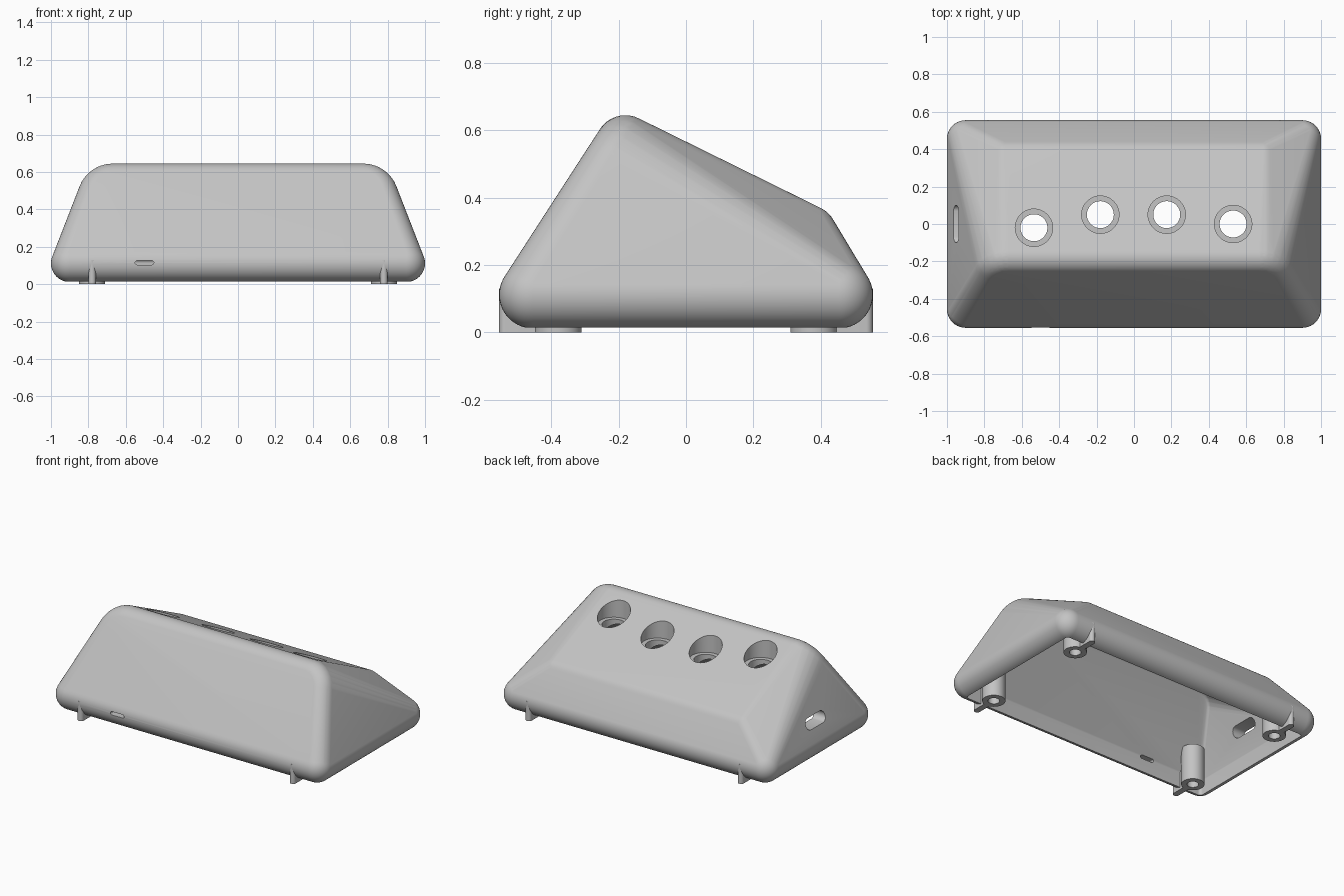
import bpy, bmesh, math
from mathutils import Vector, Matrix

if "Cube" in bpy.data.objects:
    bpy.data.objects.remove(bpy.data.objects["Cube"])

grey = bpy.data.materials.new("light_grey")
grey.diffuse_color = (0.55, 0.55, 0.55, 1)
grey.use_nodes = True
grey.node_tree.nodes["Principled BSDF"].inputs["Base Color"].default_value = grey.diffuse_color


def make_object(name, bm, helper=False):
    bmesh.ops.recalc_face_normals(bm, faces=bm.faces)
    mesh = bpy.data.meshes.new(name)
    bm.to_mesh(mesh)
    bm.free()
    mesh.materials.append(grey)
    ob = bpy.data.objects.new(name, mesh)
    bpy.context.collection.objects.link(ob)
    ob.hide_render = helper
    return ob


def rounded_hull(name, balls, helper=False):
    """Convex hull around a list of (centre, radius) balls."""
    bm = bmesh.new()
    for centre, r in balls:
        bmesh.ops.create_uvsphere(bm, u_segments=40, v_segments=20, radius=r,
                                  matrix=Matrix.Translation(centre))
    hull = bmesh.ops.convex_hull(bm, input=bm.verts)
    inside = {v for v in hull["geom_interior"] if isinstance(v, bmesh.types.BMVert)}
    bmesh.ops.delete(bm, geom=list(inside), context='VERTS')
    keep = {f for f in hull["geom"] if isinstance(f, bmesh.types.BMFace) and f.is_valid}
    bmesh.ops.delete(bm, geom=[f for f in bm.faces if f not in keep], context='FACES')
    bmesh.ops.dissolve_limit(bm, angle_limit=0.002, verts=bm.verts, edges=bm.edges)
    return make_object(name, bm, helper)


def cylinder(name, centre, r, z0, z1, helper=False):
    bm = bmesh.new()
    bmesh.ops.create_cone(bm, cap_ends=True, segments=48, radius1=r, radius2=r, depth=z1 - z0,
                          matrix=Matrix.Translation((*centre, (z0 + z1) / 2)))
    return make_object(name, bm, helper)


def slot(name, centre, along, across, length, height, depth):
    """Pill-shaped cutter, long along one axis and deep along another."""
    bm = bmesh.new()
    r, half = height / 2, length / 2 - height / 2
    ring = []
    for i in range(24):
        a = 2 * math.pi * (i + 0.5) / 24
        u = r * math.cos(a) + math.copysign(half, math.cos(a))
        ring.append(Vector(centre) + Vector(along) * u + Vector((0, 0, r * math.sin(a))))
    off = Vector(across) * depth / 2
    low = bm.faces.new([bm.verts.new(p - off) for p in ring])
    out = bmesh.ops.extrude_face_region(bm, geom=[low])
    bmesh.ops.translate(bm, vec=off * 2,
                        verts=[v for v in out["geom"] if isinstance(v, bmesh.types.BMVert)])
    return make_object(name, bm, True)


def boolean(ob, cutter, operation='DIFFERENCE'):
    m = ob.modifiers.new(cutter.name, 'BOOLEAN')
    m.object, m.operation, m.solver = cutter, operation, 'EXACT'


def finish(ob):
    """Apply modifiers, then smooth the rounded areas."""
    dg = bpy.context.evaluated_depsgraph_get()
    mesh = bpy.data.meshes.new_from_object(ob.evaluated_get(dg))
    ob.modifiers.clear()
    ob.data = mesh
    bpy.ops.object.select_all(action='DESELECT')
    ob.select_set(True)
    bpy.context.view_layer.objects.active = ob
    bpy.ops.object.shade_smooth_by_angle(angle=math.radians(25))


# Ball centres that define the outer body and the cavity
outer, inner = [], []
R, DROP = 0.09, Vector((0, 0, -0.055))
for s in (-1, 1):
    for y in (-0.455, 0.455):
        base = Vector((s * 0.9, y, 0.112))
        outer.append((base, 0.1))
        inner += [(base, 0.02), (base - Vector((0, 0, 0.3)), 0.02)]
    for i in range(7):                       # wide rounding at the ridge ends
        a = math.radians(20 + 70 * i / 6)
        z = 0.455 + 0.1 * math.sin(a)
        p = Vector((s * (0.67 + 0.1 * math.cos(a)), -0.18 - (0.555 - z) * 0.65, z))
        outer.append((p, R))
        inner.append((p + DROP, 0.02))
    p = Vector((s * 0.69, 0.36, 0.289))      # back upper edge
    outer.append((p, R))
    inner.append((p + DROP, 0.02))

shell = rounded_hull("shell", outer)
cutters = [rounded_hull("cavity_cutter", inner, True)]

# Four stepped round sockets through the sloping top
for x, y in ((-0.535, -0.02), (-0.18, 0.05), (0.175, 0.05), (0.53, 0.0)):
    floor = 0.567 - 0.49 * (y + 0.1) - 0.02
    cutters.append(cylinder("socket_cutter", (x, y), 0.1, floor, 0.9, True))
    cutters.append(cylinder("socket_hole_cutter", (x, y), 0.072, 0.2, 0.85, True))

# Slots in the front and left walls
cutters.append(slot("front_slot_cutter", (-0.5, -0.5, 0.115), (1, 0, 0), (0, 1, 0), 0.1, 0.022, 0.3))
cutters.append(slot("side_slot_cutter", (-0.95, 0, 0.255), (0, 1, 0), (1, 0, 0), 0.2, 0.07, 0.35))
for c in cutters:
    boolean(shell, c)
finish(shell)

# Feet: hollow round posts with a thin round-ended fin reaching outward
for sx in (-1, 1):
    for sy in (-1, 1):
        x, y = sx * 0.78, sy * 0.38
        foot = cylinder("foot", (x, y), 0.07, 0, 0.24)
        bm = bmesh.new()
        bmesh.ops.create_cube(bm, size=1, matrix=Matrix.Translation((x, sy * 0.46, 0.065))
                              @ Matrix.Diagonal((0.04, 0.15, 0.13, 1)))
        boolean(foot, make_object("fin_helper", bm, True), 'UNION')
        boolean(foot, cylinder("fin_end_helper", (x, sy * 0.535), 0.02, 0, 0.13, True), 'UNION')
        boolean(foot, cylinder("screw_hole_cutter", (x, y), 0.035, -0.1, 0.12, True))
        finish(foot)

# Remove the helpers
for ob in [o for o in bpy.data.objects if o.hide_render]:
    bpy.data.objects.remove(ob)
